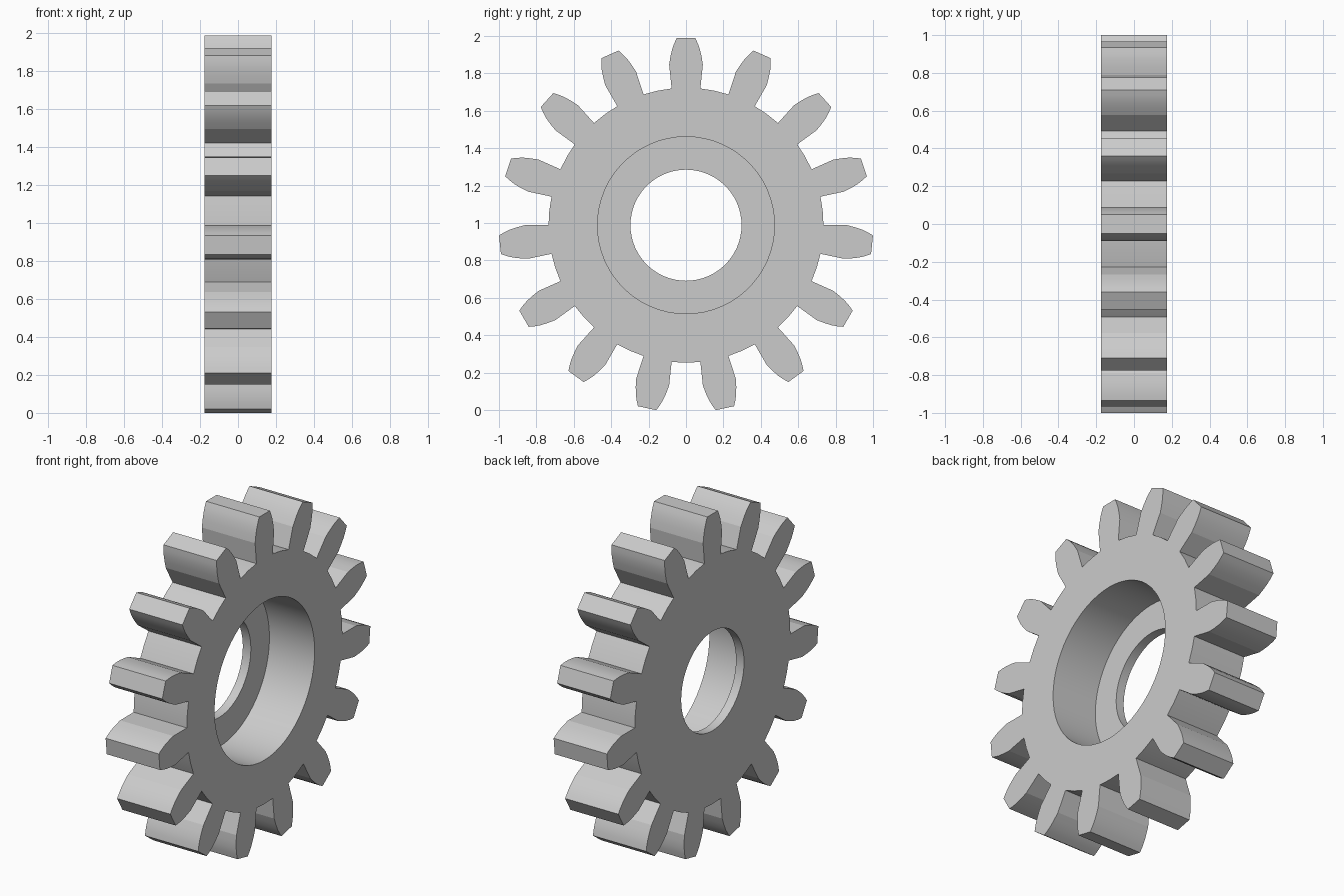
import bpy
import bmesh
from math import sin, cos, radians, tau

cube = bpy.data.objects.get("Cube")
if cube:
    bpy.data.objects.remove(cube, do_unlink=True)

TEETH = 15
SEGS = TEETH * 4            # four root segments per tooth pitch
CENTRE_Z = 0.9885
FRONT, BACK = 0.176, -0.176
FLOOR = BACK + 0.053        # floor of the counterbore
ROOT_R, BORE_R, HOLE_R = 0.735, 0.473, 0.297
# tooth flank from widest point to tip: (distance from axis, half width)
FLANK = [(0.858, 0.090), (0.90, 0.0835), (0.94, 0.0745), (0.972, 0.063), (1.0, 0.05)]

bm = bmesh.new()


def point(x, along, across, angle):
    """Vertex at a distance along and across a spoke turned by angle from the top."""
    y = along * sin(angle) + across * cos(angle)
    z = along * cos(angle) - across * sin(angle)
    return bm.verts.new((x, y, z + CENTRE_Z))


def ring(radius, x):
    return [point(x, radius, 0, tau * i / SEGS) for i in range(SEGS)]


def in_tooth(i):
    return i % 4 in (0, 3)


# body: face, counterbore wall, floor, through hole, back face
rings = [ring(ROOT_R, FRONT), ring(BORE_R, FRONT), ring(BORE_R, FLOOR),
         ring(HOLE_R, FLOOR), ring(HOLE_R, BACK), ring(ROOT_R, BACK)]
for k, a in enumerate(rings):
    b = rings[(k + 1) % len(rings)]
    outer = k == len(rings) - 1
    for i in range(SEGS):
        j = (i + 1) % SEGS
        if not (outer and in_tooth(i)):     # teeth cover part of the rim
            bm.faces.new((a[i], a[j], b[j], b[i]))

# teeth: two caps joined by flank and tip walls
profile = [(r, -w) for r, w in FLANK] + [(r, w) for r, w in reversed(FLANK)]
for t in range(TEETH):
    angle = tau * t / TEETH
    caps = []
    for x, root in ((FRONT, rings[0]), (BACK, rings[-1])):
        loop = [root[4 * t - 1]]
        loop += [point(x, r, w, angle) for r, w in profile]
        loop.append(root[4 * t + 1])
        bm.faces.new(loop + [root[4 * t]])
        caps.append(loop)
    for i in range(len(profile) + 1):
        bm.faces.new((caps[0][i], caps[0][i + 1], caps[1][i + 1], caps[1][i]))

bmesh.ops.recalc_face_normals(bm, faces=bm.faces)
mesh = bpy.data.meshes.new("spur_gear")
bm.to_mesh(mesh)
bm.free()

gear = bpy.data.objects.new("spur_gear", mesh)
bpy.context.collection.objects.link(gear)

# plain grey metal
grey = bpy.data.materials.new("light_grey")
grey.use_nodes = True
colour = (0.6, 0.6, 0.6, 1)
grey.diffuse_color = colour
for node in grey.node_tree.nodes:
    if node.type == "BSDF_PRINCIPLED":
        node.inputs["Base Color"].default_value = colour
mesh.materials.append(grey)

# round walls smooth, tooth corners crisp
bpy.ops.object.select_all(action="DESELECT")
gear.select_set(True)
bpy.context.view_layer.objects.active = gear
bpy.ops.object.shade_smooth_by_angle(angle=radians(12))
